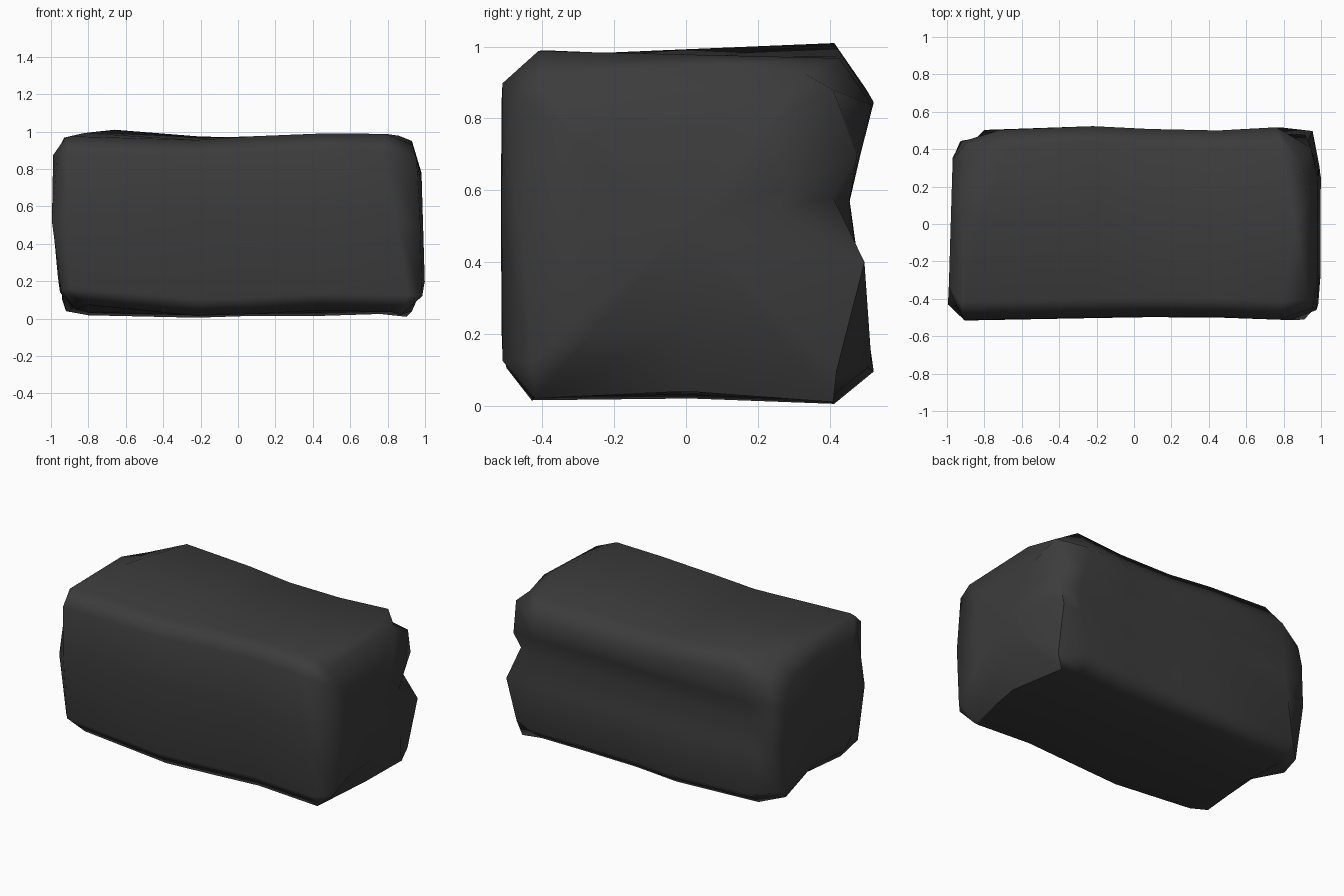
import bpy, bmesh, math

old = bpy.data.objects.get("Cube")
if old:
    bpy.data.objects.remove(old)

stone = bpy.data.materials.new("dark_grey_stone")
stone.use_nodes = True
colour = (0.045, 0.045, 0.045, 1)
stone.diffuse_color = colour
stone.node_tree.nodes["Principled BSDF"].inputs["Base Color"].default_value = colour


def section(front, back, bottom, top_front, top_back, dent, lift):
    """Chamfered y-z outline with a dented back, from front bottom round to front."""
    middle = (front + back) / 2
    top_middle = (top_front + top_back) / 2
    return [
        (front + 0.07, bottom + 0.01 + lift), (middle, bottom + 0.015),
        (back - 0.11, bottom), (back, bottom + 0.09),
        (back - dent * 0.65, 0.40), (back - dent, 0.57), (back - dent * 0.55, 0.70),
        (back, top_back - 0.13),
        (back - 0.09, top_back), (middle, top_middle), (front + 0.10, top_front),
        (front, top_front - 0.09), (front - 0.003, 0.55), (front, bottom + 0.10 + lift),
    ]


# Uneven shoulders, where the long sides turn toward the ends
right_shoulder_x = [-0.80, -0.80, -0.80, -0.80, -0.79, -0.78, -0.76,
                    -0.72, -0.66, -0.82, -0.90, -0.91, -0.905, -0.88]
left_shoulder_x = [0.82, 0.85, 0.76, 0.78, 0.80, 0.80, 0.78,
                   0.76, 0.79, 0.86, 0.79, 0.77, 0.84, 0.91]

# Chipped rims of the two ends, in the same order as the section
right_rim = [
    (-0.87, -0.36, 0.05), (-0.85, 0.05, 0.07), (-0.92, 0.28, 0.04),
    (-0.94, 0.36, 0.10), (-0.93, 0.44, 0.42), (-0.92, 0.445, 0.57),
    (-0.92, 0.44, 0.70), (-0.90, 0.43, 0.82), (-0.88, 0.33, 0.93),
    (-0.93, 0.12, 0.967), (-0.925, -0.42, 0.965), (-0.965, -0.40, 0.88),
    (-0.995, -0.43, 0.52), (-0.945, -0.43, 0.15),
]
left_rim = [
    (0.87, -0.42, 0.02), (0.93, 0, 0.04), (0.90, 0.41, 0.01),
    (0.935, 0.42, 0.10), (0.955, 0.497, 0.40), (0.91, 0.41, 0.58),
    (0.917, 0.477, 0.70), (0.945, 0.41, 0.88), (0.90, 0.33, 0.925),
    (0.93, 0.14, 0.95), (0.93, -0.40, 0.93), (0.955, -0.45, 0.85),
    (0.975, -0.46, 0.50), (0.985, -0.43, 0.12),
]


def right_end(y, z):
    # Bulges at mid height and toward the front
    return -0.98 + 0.03 * y + 0.12 * max(0.45 - z, 0)


def left_end(y, z):
    # Leans outward toward its base
    return 1.0 - 0.03 * max(z - 0.15, 0)


def ring_at(xs, shape):
    return [(x, y, z) for x, (y, z) in zip(xs, section(*shape))]


def cap_ring(rim, end, scale):
    """The rim drawn in toward the middle of the end face."""
    inner = [(y * scale, 0.5 + (z - 0.5) * scale) for _, y, z in rim]
    return [(end(y, z), y, z) for y, z in inner]


def even(x):
    return [x] * len(left_rim)


outlines = [
    cap_ring(right_rim, right_end, 0.8),
    right_rim,
    ring_at(right_shoulder_x, (-0.513, 0.503, 0.018, 0.975, 1.01, 0.05, 0.045)),
    ring_at(even(-0.22), (-0.50, 0.523, 0.005, 0.955, 0.975, 0.067, 0)),
    ring_at(even(0.08), (-0.495, 0.508, 0.015, 0.975, 0.955, 0.053, 0)),
    ring_at(even(0.45), (-0.497, 0.50, 0.015, 0.99, 0.957, 0.047, 0.02)),
    ring_at(left_shoulder_x, (-0.511, 0.517, 0.025, 0.988, 0.968, 0.062, 0)),
    left_rim,
    cap_ring(left_rim, left_end, 0.62),
]

# Skin between neighbouring outlines
bm = bmesh.new()
rings = [[bm.verts.new(p) for p in outline] for outline in outlines]
for a, b in zip(rings, rings[1:]):
    for i in range(len(a)):
        j = (i + 1) % len(a)
        bm.faces.new((a[i], a[j], b[j], b[i]))

# Close the end faces
for ring, end in ((rings[0], right_end), (rings[-1], left_end)):
    centre = bm.verts.new((end(0, 0.5), 0, 0.5))
    for i in range(len(ring)):
        bm.faces.new((ring[i], ring[(i + 1) % len(ring)], centre))
bmesh.ops.recalc_face_normals(bm, faces=bm.faces)

mesh = bpy.data.meshes.new("stone_block")
bm.to_mesh(mesh)
bm.free()
mesh.materials.append(stone)
block = bpy.data.objects.new("stone_block", mesh)
bpy.context.collection.objects.link(block)

# Soft worn edges, flat-looking broad sides
bpy.context.view_layer.objects.active = block
block.select_set(True)
bpy.ops.object.shade_smooth_by_angle(angle=math.radians(60))
weighted = block.modifiers.new("weighted_normals", 'WEIGHTED_NORMAL')
weighted.keep_sharp = True
